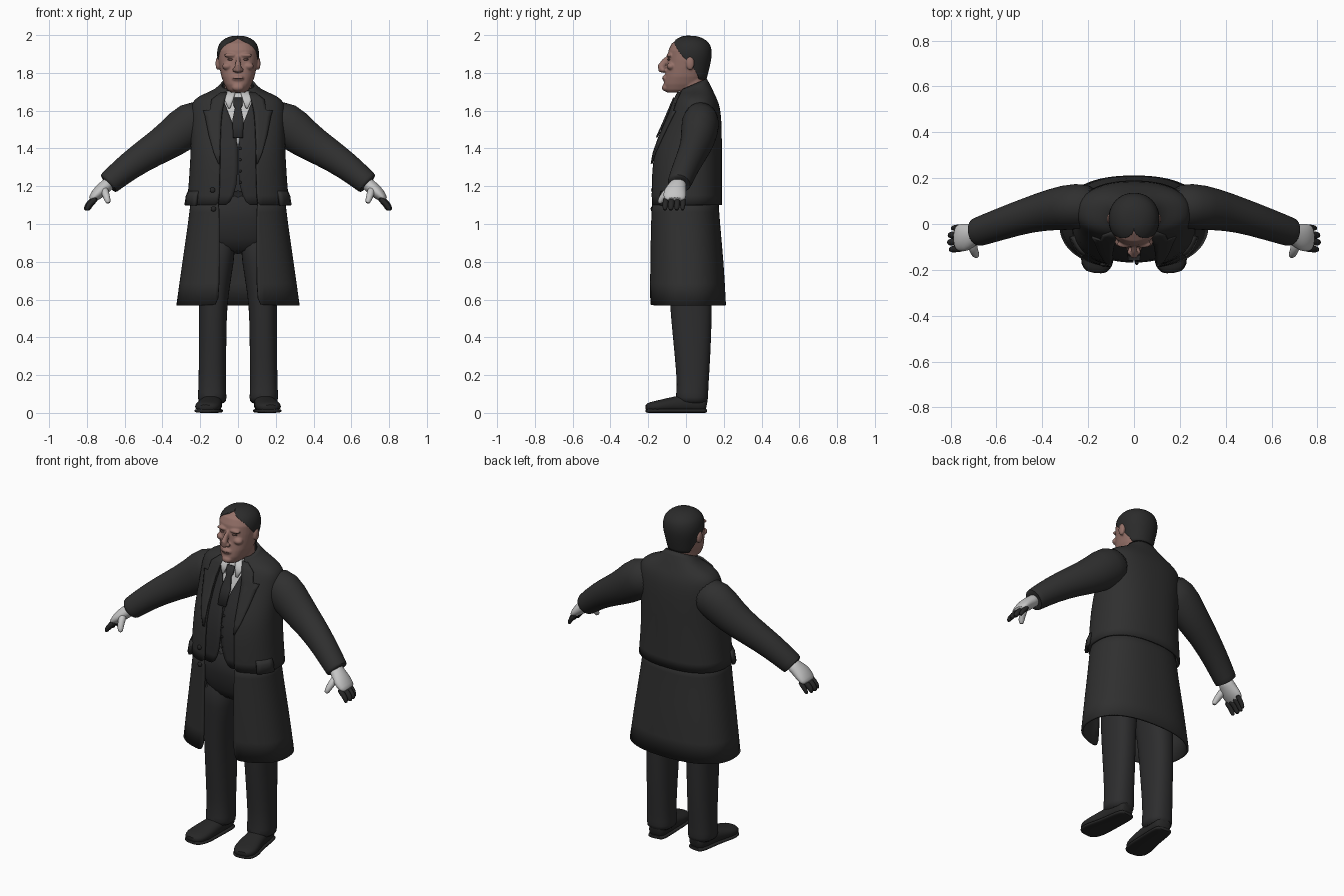
import bpy, bmesh, math
from mathutils import Vector

cube = bpy.data.objects.get("Cube")
if cube:
    bpy.data.objects.remove(cube)


def material(name, r, g, b):
    m = bpy.data.materials.new(name)
    m.use_nodes = True
    m.diffuse_color = (r, g, b, 1)
    m.node_tree.nodes["Principled BSDF"].inputs["Base Color"].default_value = (r, g, b, 1)
    return m


COAT = material("black wool", .029, .029, .029)
VEST = material("dark suit cloth", .026, .026, .027)
HAIR = material("dark hair", .024, .024, .024)
SHOE = material("black leather", .02, .02, .02)
WHITE = material("white cloth", .56, .56, .56)
SKIN = material("skin", .30, .165, .14)
SHADE = material("dark skin", .13, .07, .06)


def finish(name, bm, mat, mirror=False, subsurf=1, thick=0.0):
    mesh = bpy.data.meshes.new(name)
    bm.to_mesh(mesh)
    bm.free()
    ob = bpy.data.objects.new(name, mesh)
    bpy.context.collection.objects.link(ob)
    mesh.materials.append(mat)
    bpy.ops.object.select_all(action='DESELECT')
    ob.select_set(True)
    bpy.context.view_layer.objects.active = ob
    bpy.ops.object.shade_smooth_by_angle(angle=math.radians(50))
    if mirror:
        ob.modifiers.new("Mirror", 'MIRROR').use_clip = False
    if subsurf:
        ob.modifiers.new("Smooth", 'SUBSURF').levels = subsurf
        ob.modifiers["Smooth"].render_levels = subsurf
    if thick:
        s = ob.modifiers.new("Thickness", 'SOLIDIFY')
        s.thickness, s.offset = thick, -1
    return ob


def power(v, e):
    return math.copysign(abs(v) ** e, v)


def skin_rings(bm, rings, closed, caps):
    rows = [[bm.verts.new(p) for p in ring] for ring in rings]
    n = len(rows[0])
    for a, b in zip(rows, rows[1:]):
        for i in range(n if closed else n - 1):
            k = (i + 1) % n
            bm.faces.new((a[i], a[k], b[k], b[i]))
    if 'b' in caps:
        bm.faces.new(rows[0][::-1])
    if 't' in caps:
        bm.faces.new(rows[-1])


def loft(bm, rings, e=.85, n=32, starts=None, tilts=None, xc=None, caps=""):
    """Stack of rounded rings (z, half width, front y, back y); starts opens the front."""
    out = []
    for j, (z, rx, yf, yb) in enumerate(rings):
        a0 = starts[j] if starts else 0
        tilt = tilts[j] if tilts else 0
        x0 = xc[j] if xc else 0
        yc, ry = (yf + yb) / 2, (yb - yf) / 2
        ring = []
        for i in range(n):
            a = a0 + (math.tau - 2 * a0) * i / (n - 1 if starts else n)
            u, v = power(math.sin(a), e), -power(math.cos(a), e)
            ring.append((x0 + rx * u, yc + ry * v, z + tilt * v))
        out.append(ring)
    skin_rings(bm, out, not starts, caps)
    return bm


def tube(bm, path, side, e=1.0, n=16):
    """Sweep rings along (x, y, z, side radius, up radius)."""
    pts, out = [Vector(p[:3]) for p in path], []
    for j, p in enumerate(path):
        t = (pts[min(j + 1, len(pts) - 1)] - pts[max(j - 1, 0)]).normalized()
        s = (Vector(side) - t * t.dot(Vector(side))).normalized()
        up = t.cross(s)
        out.append([pts[j] + s * p[3] * power(math.cos(math.tau * i / n), e)
                    + up * p[4] * power(math.sin(math.tau * i / n), e) for i in range(n)])
    skin_rings(bm, out, True, "bt")
    bmesh.ops.recalc_face_normals(bm, faces=bm.faces)
    return bm


def gaps(rings, widths, e=.85):
    return [math.asin(min(1, (g / r[1]) ** (1 / e))) for r, g in zip(rings, widths)]


def ball(bm, loc, size):
    new = bmesh.ops.create_uvsphere(bm, u_segments=16, v_segments=10, radius=1)["verts"]
    bmesh.ops.scale(bm, vec=size, verts=new)
    bmesh.ops.translate(bm, vec=loc, verts=new)
    return bm


# Overcoat: jacket part overlapping a flared skirt, both open at the front
body = [(1.10, .272, -.19, .19), (1.20, .262, -.19, .19), (1.35, .252, -.185, .19),
        (1.45, .25, -.15, .19), (1.55, .25, -.105, .188), (1.62, .25, -.075, .18),
        (1.66, .235, -.06, .165), (1.69, .18, -.04, .15), (1.71, .12, -.035, .135),
        (1.74, .09, -.03, .11)]
finish("coat_upper", loft(bmesh.new(), body, n=48,
       starts=gaps(body, (.1, .1, .095, .095, .09, .08, .07, .062, .06, .055)),
       tilts=(0,) * 8 + (.015, .03)), COAT, thick=.012)
skirt = [(.57, .327, -.196, .212), (.8, .295, -.196, .2),
         (1.0, .265, -.193, .18), (1.13, .25, -.19, .172)]
finish("coat_skirt", loft(bmesh.new(), skirt, n=48, starts=gaps(skirt, (.1,) * 4)),
       COAT, thick=.012)


def front_y(x, z, e=.85):
    """Front surface of the coat at a given x and height."""
    for a, b in zip(body, body[1:]):
        if z <= b[0]:
            break
    t = (z - a[0]) / (b[0] - a[0])
    rx, yf, yb = (a[k] + t * (b[k] - a[k]) for k in (1, 2, 3))
    return (yf + yb) / 2 - (yb - yf) / 2 * max(0, 1 - (abs(x) / rx) ** (2 / e)) ** (e / 2)


def strip(name, rows, mat, lift, mirror):
    bm = bmesh.new()
    grid = [[(xi + (xo - xi) * k / 4, front_y(xi + (xo - xi) * k / 4, z) - lift, z)
             for k in range(5)] for z, xi, xo in rows]
    skin_rings(bm, grid, False, "")
    finish(name, bm, mat, mirror, 0, .009)


strip("lapels", [(1.32, .098, .105), (1.38, .097, .13), (1.47, .094, .155), (1.57, .088, .175),
                 (1.60, .084, .185), (1.605, .083, .15), (1.66, .07, .14), (1.70, .058, .09)],
      COAT, .01, True)
strip("shirt_collar", [(1.615, .042, .052), (1.66, .025, .072), (1.705, .012, .062)],
      WHITE, .006, True)
strip("tie", [(1.46, -.026, .026), (1.55, -.03, .03), (1.615, -.016, .016),
              (1.63, -.024, .024), (1.67, -.024, .024)], VEST, .014, False)

# Waistcoat with notched hem and V neck, over a shirt
vest = [(1.10, .225, -.165, .15), (1.2, .22, -.17, .15), (1.35, .22, -.168, .15),
        (1.48, .21, -.128, .15), (1.58, .2, -.084, .15), (1.66, .17, -.05, .14)]
finish("waistcoat", loft(bmesh.new(), vest, n=40,
       starts=gaps(vest, (.045, .002, .002, .004, .05, .075))), VEST, thick=.008)
finish("shirt", loft(bmesh.new(), [(1.4, .17, -.135, .13), (1.5, .17, -.105, .13),
       (1.6, .15, -.068, .13), (1.66, .12, -.045, .12), (1.71, .084, -.035, .105)],
       caps="bt"), WHITE)
buttons = bmesh.new()
for x, z in ((-.135, 1.18), (-.13, 1.08)):
    ball(buttons, (x, front_y(x, max(z, 1.1)) - .004, z), (.014, .008, .014))
for k in range(5):
    ball(buttons, (.012, (front_y(0, 1.22 + .06 * k) + .017), 1.22 + .06 * k), (.007, .006, .007))
finish("buttons", buttons, SHOE, subsurf=0)

# Pocket flaps wrapped on the coat sides
flap = bmesh.new()
rows = [[(r * math.sin(a) ** .85, -.192 * r / .272 * math.cos(a) ** .85, z)
         for a in (.85, .98, 1.1, 1.22, 1.35)]
        for z, r in ((1.10, .29), (1.15, .282), (1.175, .27))]
skin_rings(flap, rows, False, "")
finish("pocket_flaps", flap, COAT, True, 0, .015)

# Sleeves
finish("sleeves", tube(bmesh.new(), [
    (.15, .08, 1.565, .085, .09), (.25, .078, 1.54, .105, .122), (.35, .065, 1.45, .092, .102),
    (.46, .04, 1.385, .077, .086), (.58, .0, 1.305, .07, .074), (.675, -.033, 1.224, .064, .064),
    (.687, -.037, 1.214, .062, .062), (.688, -.037, 1.213, .05, .05)], (0, 1, 0), n=24),
    COAT, True)

# Gloved hands with thumbs, dark fingers
hand = tube(bmesh.new(), [(.665, -.035, 1.23, .042, .036), (.70, -.045, 1.2, .046, .036),
            (.735, -.06, 1.17, .064, .036), (.765, -.06, 1.14, .06, .026),
            (.78, -.06, 1.125, .05, .018)], (0, 1, 0))
tube(hand, [(.71, -.075, 1.19, .024, .024), (.70, -.115, 1.155, .02, .02),
            (.69, -.135, 1.125, .017, .017), (.685, -.14, 1.108, .01, .01)], (1, 0, 0), n=12)
finish("gloves", hand, WHITE, True)
fingers = bmesh.new()
for k in range(4):
    y, r = -.108 + .031 * k, (.016, .018, .017, .014)[k]
    dx = (0, .006, .004, -.008)[k]
    tube(fingers, [(.745, y, 1.14, r, r), (.78 + dx, y, 1.112, r, r),
                   (.797 + dx, y - .003, 1.087, r * .9, r * .9),
                   (.801 + dx, y - .004, 1.07, r * .5, r * .5)], (0, 1, 0), n=10)
finish("fingers", fingers, SHOE, True)

# Trousers
finish("trouser_hips", loft(bmesh.new(), [(.84, .17, -.07, .12), (.92, .205, -.11, .135),
       (1.02, .21, -.135, .14), (1.18, .2, -.14, .13)], caps="bt"), VEST)
finish("trouser_legs", loft(bmesh.new(), [
    (.045, .072, -.035, .115), (.08, .078, -.06, .118), (.13, .072, -.045, .118),
    (.3, .073, -.06, .13), (.5, .073, -.08, .137), (.62, .078, -.088, .138),
    (.8, .092, -.1, .135), (.96, .098, -.11, .13)],
    n=24, xc=(.135, .137, .137, .135, .133, .13, .112, .102), caps="bt"), VEST, True)

# Shoes and soles
path = [(.13, .11, .042, .034, .035), (.132, .095, .046, .05, .045), (.138, .03, .052, .056, .05),
        (.145, -.06, .045, .06, .043), (.158, -.14, .035, .072, .033),
        (.167, -.19, .031, .062, .027), (.17, -.215, .026, .034, .018)]
finish("shoes", tube(bmesh.new(), path, (1, 0, 0), e=.85, n=20), SHOE, True)
finish("soles", tube(bmesh.new(), [(x, y, .011, s + .004, .011) for x, y, z, s, u in path],
       (1, 0, 0), e=.6, n=20), SHOE, True)

# Head, neck, ears and features fused into one smooth surface
head = loft(bmesh.new(), [(1.695, .035, -.1, .0), (1.71, .056, -.113, .06), (1.74, .073, -.118, .09),
            (1.78, .088, -.112, .102), (1.83, .098, -.102, .115), (1.87, .104, -.098, .125),
            (1.92, .106, -.093, .126), (1.955, .094, -.076, .113), (1.98, .065, -.04, .082),
            (1.988, .03, -.0, .05)], e=.92, caps="bt")
loft(head, [(1.62, .075, -.02, .1), (1.78, .07, -.03, .1)], caps="bt")
tube(head, [(0, -.09, 1.885, .01, .012), (0, -.112, 1.86, .012, .018),
            (0, -.132, 1.832, .018, .02), (0, -.132, 1.815, .018, .016),
            (0, -.115, 1.806, .014, .008)], (1, 0, 0), n=12)
ball(head, (0, -.108, 1.722), (.032, .02, .02))
ball(head, (0, -.112, 1.772), (.032, .014, .016))
for s in (-1, 1):
    ball(head, (s * .04, -.088, 1.893), (.036, .016, .011))
    ball(head, (s * .056, -.078, 1.835), (.028, .024, .02))
    ball(head, (s * .017, -.122, 1.816), (.013, .014, .012))
    ball(head, (s * .107, .022, 1.85), (.012, .022, .036))
face = finish("head", head, SKIN, subsurf=0)
remesh = face.modifiers.new("Fuse", 'REMESH')
remesh.mode, remesh.voxel_size, remesh.use_smooth_shade = 'VOXEL', .005, True
soften = face.modifiers.new("Soften", 'SMOOTH')
soften.iterations, soften.factor = 4, .5

# Eyes and mouth line
marks = bmesh.new()
for s in (-1, 1):
    ball(marks, (s * .039, -.089, 1.871), (.017, .008, .006))
ball(marks, (0, -.121, 1.771), (.026, .006, .003))
finish("eyes_and_mouth", marks, SHADE, subsurf=0)

# Hair: shell open over the face and ears
hair = [(1.765, .083, -.06, .108), (1.80, .098, -.09, .118), (1.86, .11, -.102, .132),
        (1.90, .114, -.1, .138), (1.94, .108, -.092, .133), (1.965, .094, -.078, .118),
        (1.985, .066, -.045, .088), (1.997, .032, -.01, .052)]
finish("hair", loft(bmesh.new(), hair, e=.95, n=40, caps="t",
       starts=[math.radians(d) for d in (122, 116, 88, 66, 50, 26, 0, 0)]), HAIR, thick=.014)
